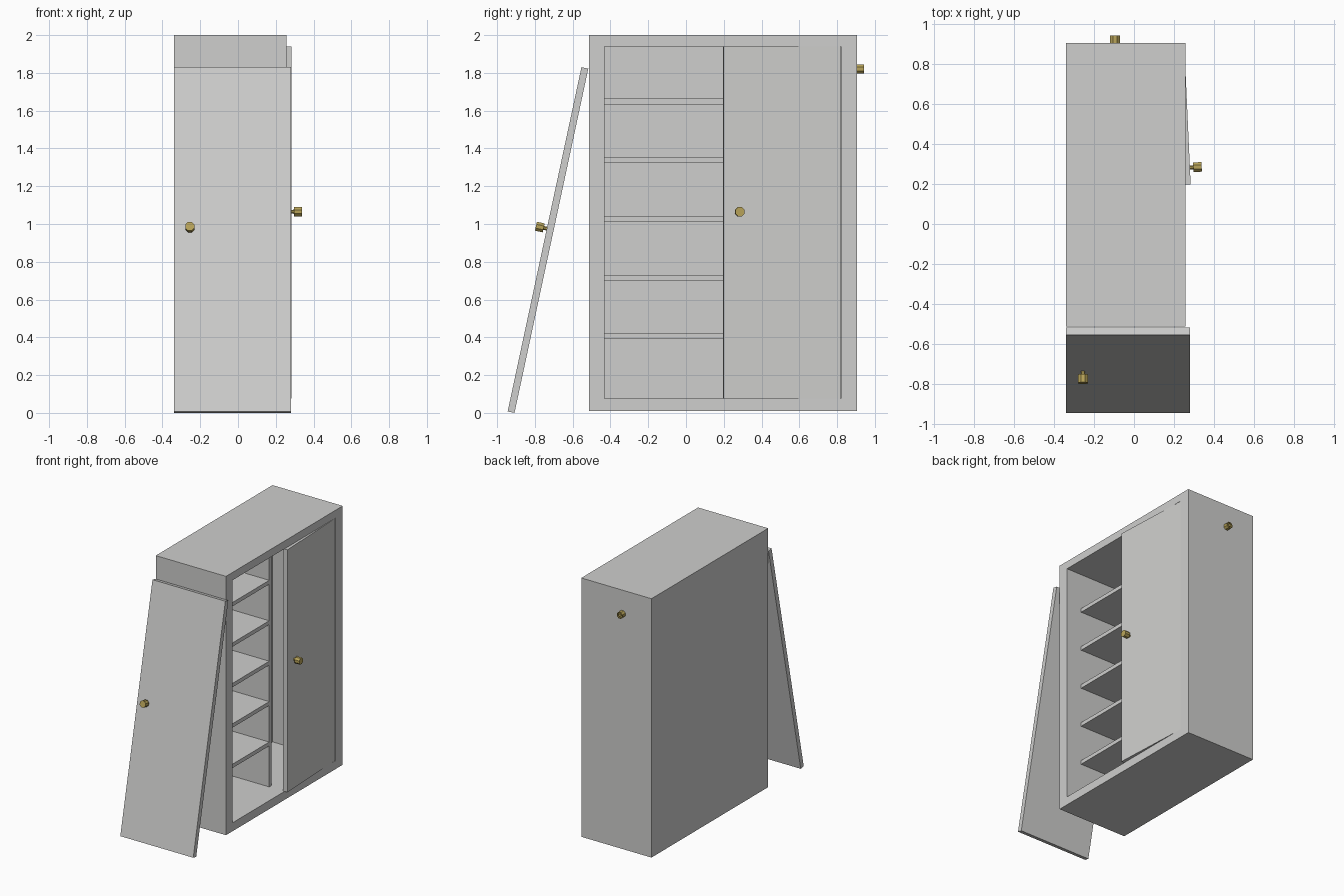
import bpy, bmesh, math
from mathutils import Matrix, Vector

if "Cube" in bpy.data.objects:
    bpy.data.objects.remove(bpy.data.objects["Cube"])


def material(name, rgb):
    m = bpy.data.materials.new(name)
    m.diffuse_color = (*rgb, 1)
    m.use_nodes = True
    m.node_tree.nodes["Principled BSDF"].inputs["Base Color"].default_value = m.diffuse_color
    return m


GREY = material("light_grey_paint", (0.62, 0.62, 0.61))
BRASS = material("brass", (0.48, 0.37, 0.10))


def finish(name, bm, mat, matrix=None):
    if matrix is not None:
        bm.transform(matrix)
    bmesh.ops.recalc_face_normals(bm, faces=bm.faces[:])
    me = bpy.data.meshes.new(name)
    bm.to_mesh(me)
    bm.free()
    me.materials.append(mat)
    ob = bpy.data.objects.new(name, me)
    bpy.context.collection.objects.link(ob)
    return ob


def box_mesh(lo, hi):
    bm = bmesh.new()
    bmesh.ops.create_cube(bm, size=1)
    for v in bm.verts:
        v.co = Vector([lo[i] if v.co[i] < 0 else hi[i] for i in range(3)])
    return bm


def box(name, lo, hi, mat=GREY, matrix=None):
    return finish(name, box_mesh(lo, hi), mat, matrix)


def lathe(name, profile, matrix, sides=8):
    """Turn (radius, distance) points about the -y axis."""
    bm = bmesh.new()
    rings = []
    for r, h in profile:
        rings.append([bm.verts.new((r * math.cos(a), -h, r * math.sin(a)))
                      for a in (math.tau * (k + 0.5) / sides for k in range(sides))])
    for a, b in zip(rings, rings[1:]):
        for k in range(sides):
            n = (k + 1) % sides
            bm.faces.new((a[k], a[n], b[n], b[k]))
    bm.faces.new(rings[0])
    bm.faces.new(rings[-1])
    return finish(name, bm, BRASS, matrix)


# Cabinet carcass: a box hollowed from its +x face
X0, X1, Y0, Y1 = -0.34, 0.257, -0.513, 0.905
IN_Y0, IN_Y1, IN_Z0, IN_Z1, BACK = -0.432, 0.82, 0.075, 1.94, -0.28
bm = box_mesh((X0, Y0, 0.01), (X1, Y1, 2.0))
bm.normal_update()
front = max(bm.faces, key=lambda f: f.calc_center_median().x)
bmesh.ops.inset_region(bm, faces=[front], thickness=0.05)
for v in front.verts:
    v.co.y = IN_Y0 if v.co.y < 0.2 else IN_Y1
    v.co.z = IN_Z0 if v.co.z < 1 else IN_Z1
new = bmesh.ops.extrude_discrete_faces(bm, faces=[front])["faces"][0]
for v in new.verts:
    v.co.x = BACK
finish("cabinet_carcass", bm, GREY)

# Divider and shelves, set back from the opening
SHELF_X = 0.127
box("divider", (BACK, 0.198, IN_Z0), (SHELF_X, 0.226, IN_Z1))
for i in range(5):
    z = 0.405 + 0.3108 * i
    box(f"shelf_{i + 1}", (BACK, IN_Y0, z - 0.015), (SHELF_X, 0.198, z + 0.015))

# Two identical doors with knobs: one detached and leaning, one ajar
KNOB = [(0.011, -0.002), (0.011, 0.017), (0.026, 0.017), (0.026, 0.059)]


def door(prefix, matrix):
    box(prefix + "_door", (0, -0.037, 0), (0.62, 0, 1.864), GREY, matrix)
    lathe(prefix + "_door_knob", KNOB,
          matrix @ Matrix.Translation((0.085, -0.037, 0.99)))


door("leaning", Matrix.Translation((-0.34, -0.908, 0))
     @ Matrix.Rotation(math.radians(-12.1), 4, 'X'))
door("hinged", Matrix.Translation((0.246, 0.196, 0.075))
     @ Matrix.Rotation(math.radians(92.6), 4, 'Z'))

# Knob on the far end panel, with a recessed face
END_KNOB = [(0.026, 0), (0.026, 0.037), (0.02, 0.037), (0.02, 0.027),
            (0.011, 0.027), (0.011, 0.036)]
lathe("end_panel_knob", END_KNOB, Matrix.Translation((-0.095, Y1, 1.82))
      @ Matrix.Rotation(math.pi, 4, 'Z'))
